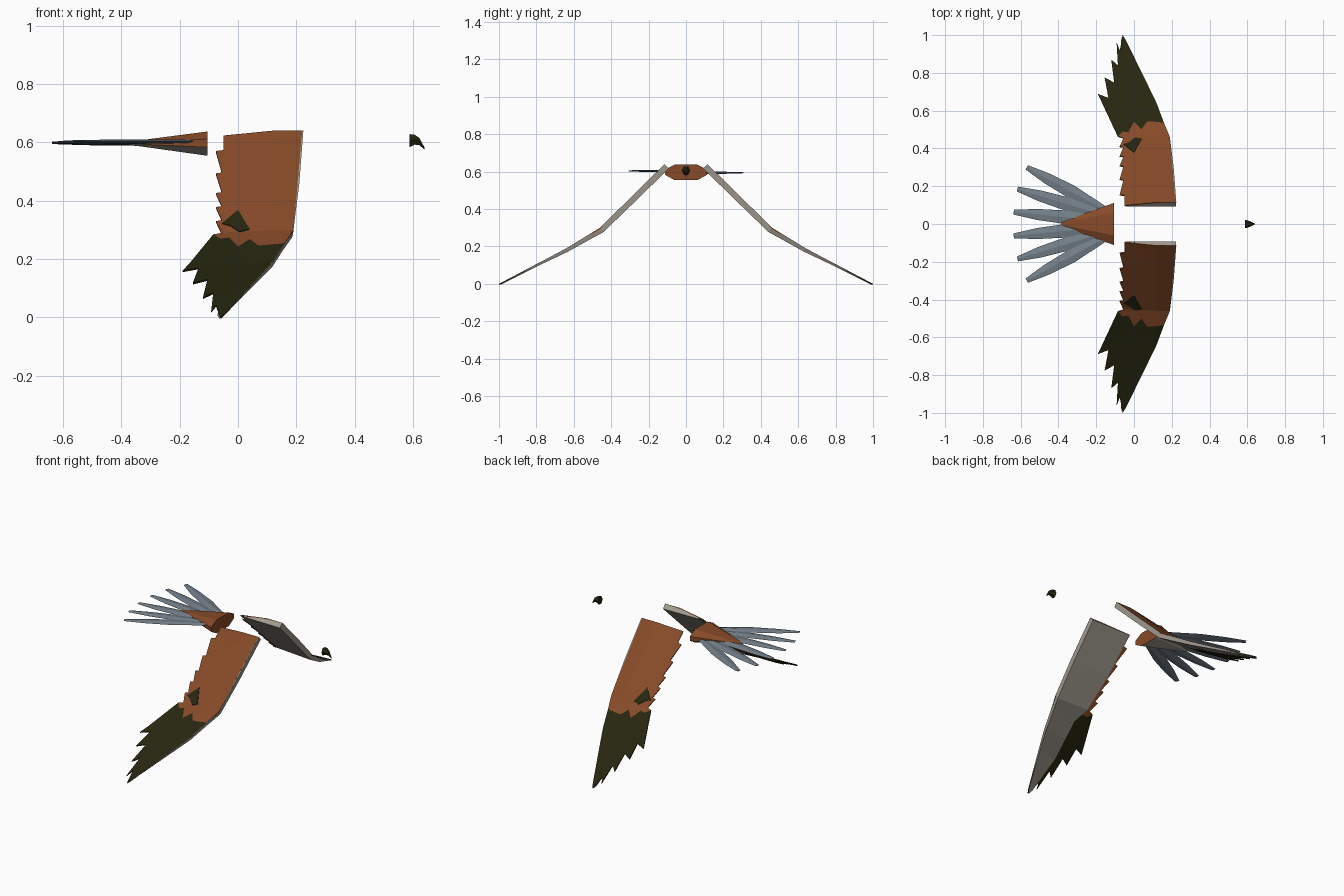
import bpy, bmesh
from math import hypot
from mathutils import Vector

cube = bpy.data.objects.get("Cube")
if cube:
    bpy.data.objects.remove(cube)


def material(name, rgb):
    m = bpy.data.materials.new(name)
    m.use_nodes = True
    m.diffuse_color = (*rgb, 1)
    bsdf = next(n for n in m.node_tree.nodes if n.type == 'BSDF_PRINCIPLED')
    bsdf.inputs["Base Color"].default_value = (*rgb, 1)
    return m


brown = material("rust brown", (0.24, 0.068, 0.021))
dark = material("dark olive", (0.019, 0.019, 0.005))
pale = material("pale underside", (0.36, 0.33, 0.28))
slate = material("slate grey", (0.18, 0.22, 0.26))


def finish(name, bm, mats, mirror=False, thickness=0):
    me = bpy.data.meshes.new(name)
    bm.to_mesh(me)
    bm.free()
    ob = bpy.data.objects.new(name, me)
    bpy.context.collection.objects.link(ob)
    for m in mats:
        me.materials.append(m)
    if thickness:
        s = ob.modifiers.new("thickness", 'SOLIDIFY')
        s.thickness, s.offset = thickness, -1
    if mirror:
        ob.modifiers.new("other_side", 'MIRROR').use_axis = (False, True, False)
    return ob


# Wing surface: height follows the folded span, the rear droops along the normal
FOLDS = [(0.115, 0.64), (0.46, 0.30), (0.64, 0.19), (1.0, 0.0)]


def height(y):
    for (y0, z0), (y1, z1) in zip(FOLDS, FOLDS[1:]):
        if y <= y1 or y1 == 1.0:
            return z0 + (z1 - z0) * (y - y0) / (y1 - y0)


def place(x, y, drop=0):
    slope = (height(y + 0.01) - height(y - 0.01)) / 0.02
    normal = Vector((0, -slope, 1)).normalized()
    sag = 0.024 * min(1, max(0, (0.12 - x) / 0.17)) * max(0, 1 - (y - 0.1) / 0.7)
    return Vector((x, y, height(y))) - normal * (sag + drop)


def wing_sheet(name, outline, mat, lift=0, thickness=0.006):
    bm = bmesh.new()
    bm.faces.new([bm.verts.new((x, y, 0)) for x, y in outline])
    bmesh.ops.triangulate(bm, faces=bm.faces[:])
    cuts = [((0, y, 0), (0, 1, 0)) for y in (0.46, 0.64)]
    cuts += [((x, 0, 0), (1, 0, 0)) for x in (0.12, 0.03)]
    for co, no in cuts:
        bmesh.ops.bisect_plane(bm, geom=bm.verts[:] + bm.edges[:] + bm.faces[:],
                               plane_co=co, plane_no=no)
    for f in bm.faces:
        f.normal_update()
        if f.normal.z < 0:
            f.normal_flip()
    for v in bm.verts:
        v.co = place(v.co.x, v.co.y, -lift)
    finish(name, bm, [mat], True, thickness)


# Ragged border between the coverts and the dark flight feathers
border = [(-0.085, 0.47), (-0.06, 0.495), (-0.03, 0.49), (0, 0.545), (0.04, 0.505),
          (0.07, 0.545), (0.13, 0.54), (0.158, 0.535)]
steps = [0.17, 0.25, 0.32, 0.37, 0.42, 0.465]
teeth = []
for a, b in zip(steps, steps[1:]):
    teeth += [(-0.076, a), (-0.056, b - 0.003)]
wing_sheet("wing_coverts", [(0.22, 0.115), (-0.05, 0.115), (-0.05, 0.167)] + teeth
           + border + [(0.19, 0.46)], brown)

feathers = [(-0.19, 0.69), (-0.135, 0.67), (-0.155, 0.775), (-0.105, 0.75), (-0.12, 0.87),
            (-0.085, 0.84), (-0.092, 0.96), (-0.075, 0.92), (-0.06, 1.0)]
wing_sheet("flight_feathers", border[::-1] + feathers + [(-0.045, 0.975), (0.06, 0.76),
           (0.12, 0.635)], dark)
wing_sheet("dark_wing_patch", [(0.0, 0.385), (0.04, 0.455), (0.005, 0.462),
           (-0.025, 0.44), (-0.055, 0.43)], dark, 0.003, 0.004)

# Pale lining with a thick leading edge: span, lead x, rear x, depth
lining = [(0.115, 0.224, -0.045, 0.033), (0.3, 0.21, -0.05, 0.032), (0.46, 0.19, -0.035, 0.03),
          (0.54, 0.157, -0.01, 0.025), (0.64, 0.12, -0.03, 0.02), (0.76, 0.062, -0.06, 0.014),
          (0.975, -0.044, -0.07, 0.006), (0.995, -0.058, -0.064, 0.004)]
bm = bmesh.new()
rows = []
for y, lead, rear, depth in lining:
    pts = [place(lead, y), place(lead - 0.003, y, depth), place(rear, y, 0.008),
           place((lead + rear) / 2, y, 0.004)]
    rows.append([bm.verts.new(p) for p in pts])
for a, b in zip(rows, rows[1:]):
    for i in range(4):
        j = (i + 1) % 4
        bm.faces.new((a[i], a[j], b[j], b[i]))
bm.faces.new(rows[0])
bm.faces.new(rows[-1])
bmesh.ops.recalc_face_normals(bm, faces=bm.faces[:])
finish("wing_lining", bm, [pale], True)


def loft(name, sections, mats, rule=None):
    bm = bmesh.new()
    rings = [[bm.verts.new(p) for p in s] for s in sections]
    n = len(rings[0])
    for a, b in zip(rings, rings[1:]):
        for i in range(n):
            bm.faces.new((a[i], a[(i + 1) % n], b[(i + 1) % n], b[i]))
    bm.faces.new(rings[0])
    bm.faces.new(rings[-1])
    bmesh.ops.recalc_face_normals(bm, faces=bm.faces[:])
    for f in bm.faces:
        f.material_index = rule(f) if rule else 0
    return finish(name, bm, mats)


# Tail base: tapered octagon with a pale belly
half = [(0.06, 0.04), (0.112, 0.014), (0.112, -0.014), (0.06, -0.043)]
octagon = half + [(-y, z) for y, z in half[::-1]]
loft("tail_base", [[(x, y * s, 0.597 + z * s) for y, z in octagon]
                   for x, s in ((-0.105, 1), (-0.385, 0.09))],
     [brown, pale], lambda f: int(f.normal.z < -0.5))

# Six fanned tail feathers, each a slim ridged blade
tips = [(-0.568, 0.3), (-0.617, 0.185), (-0.637, 0.063)]
for k, (tx, ty) in enumerate(tips + [(x, -y) for x, y in tips[::-1]]):
    root = Vector((-0.14, ty * 0.22))
    axis = Vector((tx, ty)) - root
    side = Vector((-axis.y, axis.x)) / hypot(*axis)
    z = 0.594 + 0.002 * k
    sections = []
    for t, w, h in ((0, 0.018, 0.006), (0.45, 0.036, 0.006), (0.75, 0.029, 0.005), (1, 0.013, 0.003)):
        c = root + axis * t
        a, b = c + side * w, c - side * w
        sections.append([(a.x, a.y, z), (c.x, c.y, z + h), (b.x, b.y, z), (c.x, c.y, z - h)])
    loft("tail_feather_%d" % (k + 1), sections, [slate])

# Hooked beak: x, half width, top and bottom
loft("beak", [[(x, w, (a + b) / 2), (x, w / 2, a), (x, -w / 2, a),
               (x, -w, (a + b) / 2), (x, -w / 2, b), (x, w / 2, b)]
              for x, w, a, b in ((0.587, 0.023, 0.628, 0.583), (0.605, 0.018, 0.626, 0.592),
                                 (0.622, 0.011, 0.615, 0.59), (0.64, 0.002, 0.58, 0.574))], [dark])
